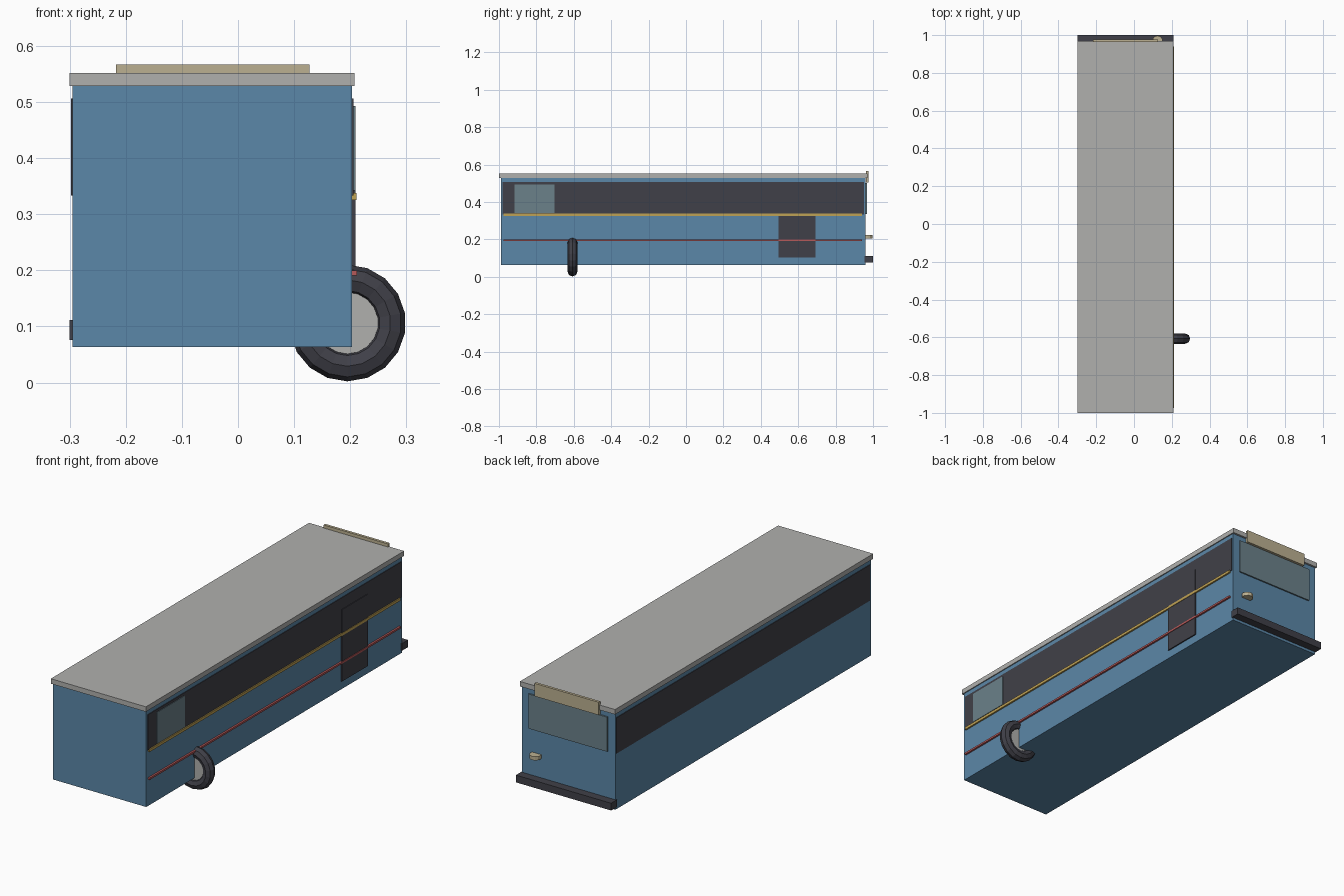
import bpy
import math
from mathutils import Matrix

old = bpy.data.objects.get("Cube")
if old:
    bpy.data.objects.remove(old, do_unlink=True)


def material(name, rgb):
    m = bpy.data.materials.new(name)
    m.use_nodes = True
    m.diffuse_color = (*rgb, 1)
    m.node_tree.nodes["Principled BSDF"].inputs["Base Color"].default_value = (*rgb, 1)
    return m


blue = material("blue paint", (0.105, 0.242, 0.392))
grey = material("roof grey", (0.434, 0.434, 0.423))
dark = material("dark trim", (0.051, 0.051, 0.065))
glass = material("pale glass", (0.147, 0.220, 0.254))
cream = material("cream", (0.500, 0.434, 0.283))
yellow = material("yellow stripe", (0.52, 0.36, 0.09))
red = material("red stripe", (0.47, 0.10, 0.10))


def finish(name, mat):
    ob = bpy.context.object
    ob.name = name
    ob.data.materials.clear()
    ob.data.materials.append(mat)
    return ob


def box(name, mat, x, y, z):
    """Box spanning the (low, high) range on each axis."""
    bpy.ops.mesh.primitive_cube_add(size=1)
    ob = finish(name, mat)
    centre = [(a + b) / 2 for a, b in (x, y, z)]
    size = [b - a for a, b in (x, y, z)]
    ob.data.transform(Matrix.Translation(centre) @ Matrix.Diagonal((*size, 1)))
    return ob


# Body shell and roof
SIDE, FAR, BACK = 0.203, -0.295, 0.96
box("body", blue, (FAR, SIDE), (-0.99, BACK), (0.063, 0.53))
box("roof", grey, (-0.30, 0.208), (-1.0, 0.97), (0.528, 0.552))

# Window bands on both long sides
box("window_band_left", dark, (SIDE - 0.01, SIDE + 0.003), (-0.98, 0.952), (0.333, 0.506))
box("window_band_right", dark, (FAR - 0.003, FAR + 0.01), (-0.98, 0.956), (0.333, 0.506))

# Side window, door and stripes
box("side_window", glass, (SIDE, SIDE + 0.006), (-0.917, -0.703), (0.342, 0.493))
box("door", dark, (SIDE, SIDE + 0.006), (0.495, 0.692), (0.103, 0.45))
box("upper_stripe", yellow, (SIDE, SIDE + 0.008), (-0.975, 0.94), (0.325, 0.338))
box("lower_stripe", red, (SIDE, SIDE + 0.009), (-0.975, 0.94), (0.191, 0.2))

# End window, sign board and bumper
box("end_window", glass, (-0.255, 0.165), (BACK - 0.01, BACK + 0.007), (0.335, 0.502))
box("sign_board", cream, (-0.217, 0.127), (0.963, 0.976), (0.505, 0.567))
box("bumper", dark, (-0.30, 0.208), (0.955, 1.0), (0.076, 0.111))

# Lamp
bpy.ops.mesh.primitive_cylinder_add(vertices=12, radius=0.027, depth=0.018,
                                    location=(0.125, 0.97, 0.214))
finish("lamp", cream)

# Wheel set across the side, with a flat hub
wheel_at = (0.195, -0.607, 0.106)
turned = (math.pi / 2, 0, 0)
bpy.ops.mesh.primitive_torus_add(major_segments=18, minor_segments=8, major_radius=0.077,
                                 minor_radius=0.027, location=wheel_at,
                                 rotation=(math.pi / 2, math.pi / 2, 0))
finish("tyre", dark)
bpy.ops.mesh.primitive_cylinder_add(vertices=18, radius=0.055, depth=0.03,
                                    location=wheel_at, rotation=turned)
finish("hub", grey)
